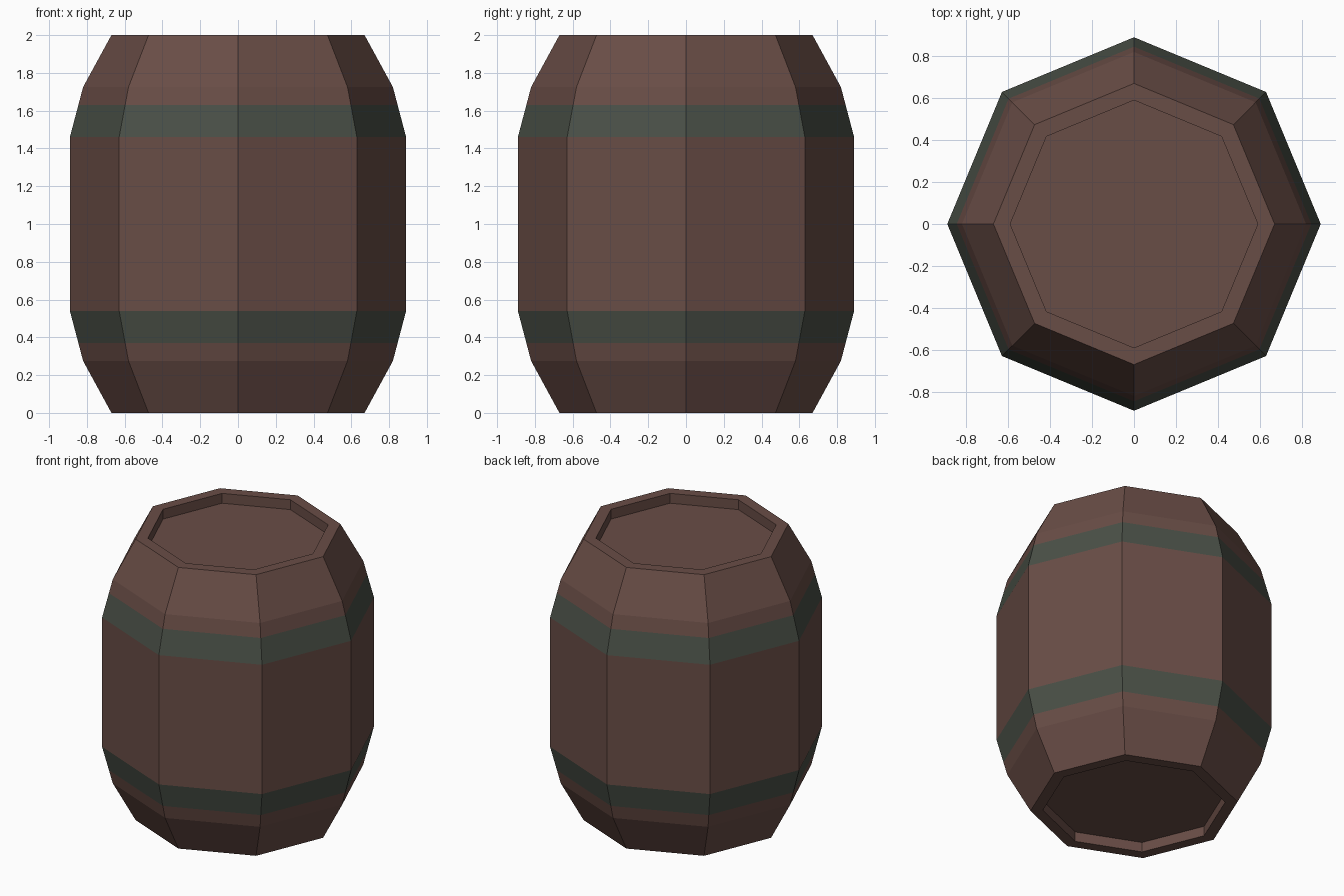
import bpy, bmesh, math

if "Cube" in bpy.data.objects:
    bpy.data.objects.remove(bpy.data.objects["Cube"])


def material(name, srgb):
    lin = [((c / 255 + 0.055) / 1.055) ** 2.4 for c in srgb]
    m = bpy.data.materials.new(name)
    m.diffuse_color = (*lin, 1)
    m.use_nodes = True
    m.node_tree.nodes["Principled BSDF"].inputs["Base Color"].default_value = m.diffuse_color
    return m


wood = material("dark brown wood", (105, 77, 70))
iron = material("grey green iron", (74, 80, 71))

# Closed profile (radius, height) from bottom recess, up the staves, to top recess
profile = [(0.59, 0.07), (0.59, 0), (0.67, 0), (0.82, 0.275), (0.845, 0.37), (0.89, 0.54),
           (0.89, 1.46), (0.845, 1.63), (0.82, 1.725), (0.67, 2), (0.59, 2), (0.59, 1.93)]
SIDES = 8
BANDS = (4, 6)  # profile segments that are iron hoops

bm = bmesh.new()
rings = [[bm.verts.new((r * math.cos(a), r * math.sin(a), z))
          for a in (math.tau * i / SIDES for i in range(SIDES))] for r, z in profile]

# Staves, hoops and rims
for s in range(len(rings) - 1):
    lo, hi = rings[s], rings[s + 1]
    for i in range(SIDES):
        j = (i + 1) % SIDES
        f = bm.faces.new((lo[i], lo[j], hi[j], hi[i]))
        f.material_index = 1 if s in BANDS else 0

# Sunken lid and base
bm.faces.new(rings[-1])
bm.faces.new(rings[0][::-1])
bmesh.ops.recalc_face_normals(bm, faces=bm.faces)

mesh = bpy.data.meshes.new("barrel")
bm.to_mesh(mesh)
bm.free()
mesh.materials.append(wood)
mesh.materials.append(iron)
bpy.context.collection.objects.link(bpy.data.objects.new("barrel", mesh))
